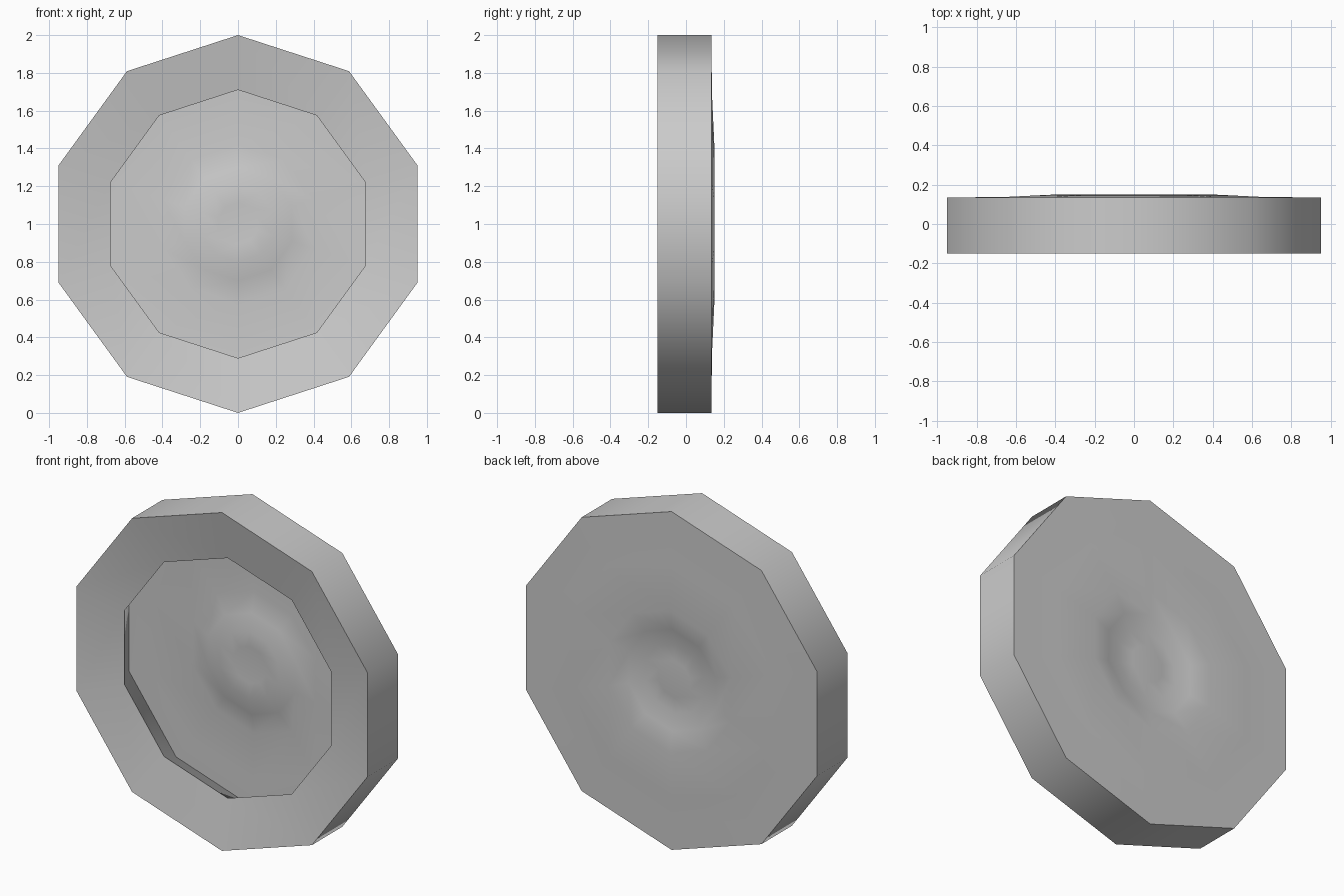
import bpy, bmesh, math

if "Cube" in bpy.data.objects:
    bpy.data.objects.remove(bpy.data.objects["Cube"])

SIDES = 10
CENTRE_Z = 1.0


def lathe(name, profile):
    """Spin (radius, y) points around the y axis into a ten-sided form."""
    bm = bmesh.new()
    rings = []
    for r, y in profile:
        if r == 0:
            rings.append([bm.verts.new((0, y, CENTRE_Z))] * SIDES)
        else:
            rings.append([bm.verts.new((r * math.sin(2 * math.pi * i / SIDES), y,
                                        CENTRE_Z + r * math.cos(2 * math.pi * i / SIDES)))
                          for i in range(SIDES)])
    for a, b in zip(rings, rings[1:]):
        for i in range(SIDES):
            j = (i + 1) % SIDES
            corners = list(dict.fromkeys((a[i], a[j], b[j], b[i])))
            bm.faces.new(corners)
    bmesh.ops.recalc_face_normals(bm, faces=bm.faces)
    # An open plate should face the back (+y)
    if profile[0][0] == 0 and sum(f.normal.y for f in bm.faces) < 0:
        bmesh.ops.reverse_faces(bm, faces=bm.faces)
    mesh = bpy.data.meshes.new(name)
    bm.to_mesh(mesh)
    bm.free()
    obj = bpy.data.objects.new(name, mesh)
    bpy.context.collection.objects.link(obj)
    bpy.ops.object.select_all(action='DESELECT')
    obj.select_set(True)
    bpy.context.view_layer.objects.active = obj
    bpy.ops.object.shade_smooth_by_angle(angle=math.radians(40))
    return obj


# Thin dished back plate with a raised ring and a central dimple
lathe("back_plate", [(0, 0.112), (0.11, 0.11), (0.2, 0.105), (0.3, 0.128),
                     (0.42, 0.15), (0.7, 0.137), (0.85, 0.136), (1.0, 0.135)])

# Outer wall, sloping front lip and undercut inner wall
lathe("rim", [(1.0, 0.135), (1.0, -0.15), (0.71, -0.095), (0.85, 0.136)])
